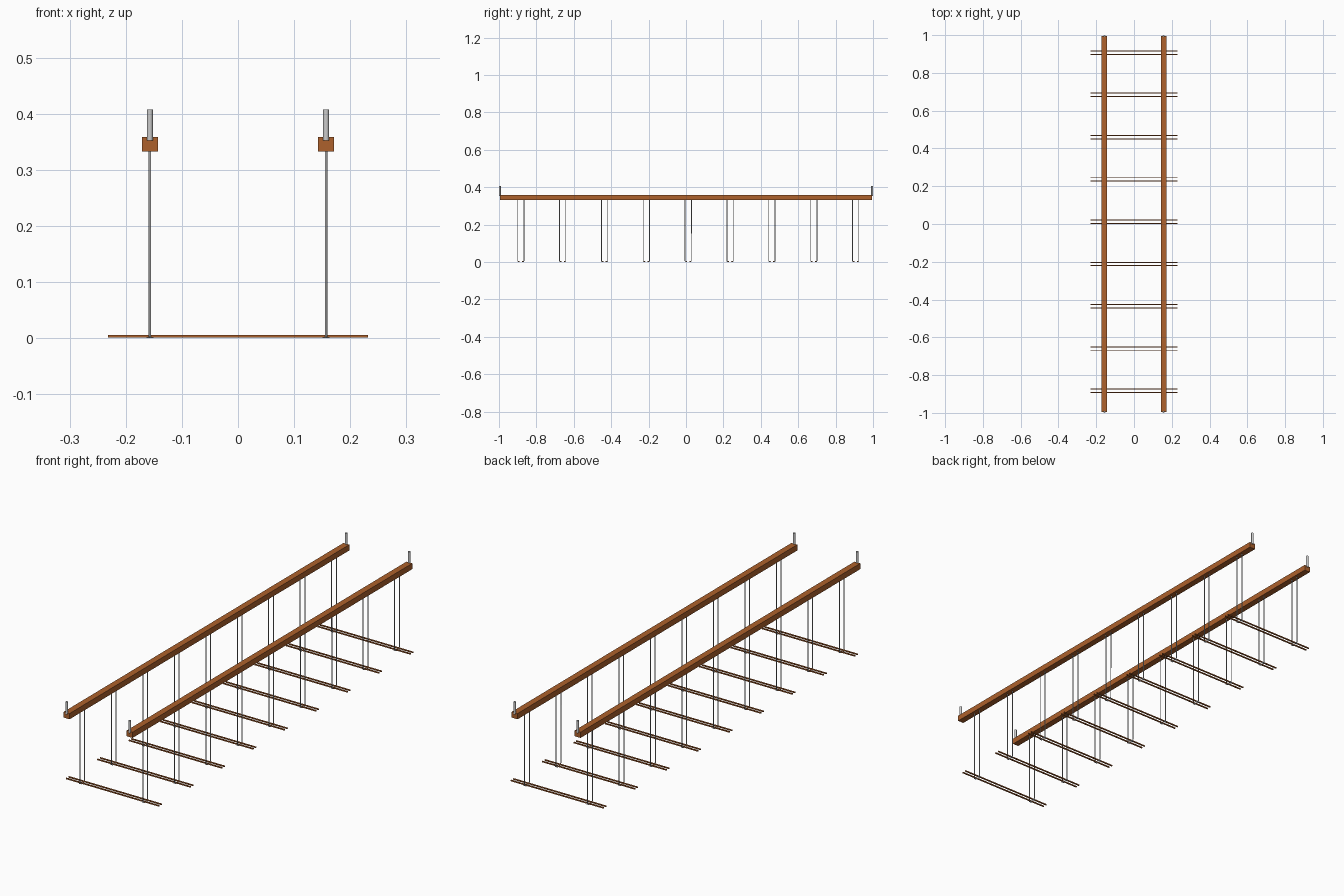
import bpy

if "Cube" in bpy.data.objects:
    bpy.data.objects.remove(bpy.data.objects["Cube"])

BEAM_X = 0.157
FRAME_Y0 = 0.012      # the row of hangers sits slightly off centre
SPACING = 0.2238


def material(name, color):
    m = bpy.data.materials.new(name)
    m.diffuse_color = color
    m.use_nodes = True
    m.node_tree.nodes["Principled BSDF"].inputs["Base Color"].default_value = m.diffuse_color
    return m


wood = material("wood", (0.42, 0.12, 0.025, 1))


def box(name, center, size, mat=None):
    bpy.ops.mesh.primitive_cube_add(size=1, location=center)
    o = bpy.context.object
    o.name = name
    o.scale = size
    bpy.ops.object.transform_apply(location=False, rotation=False, scale=True)
    if mat:
        o.data.materials.append(mat)
    return o


def rod(name, points, radius):
    c = bpy.data.curves.new(name, 'CURVE')
    c.dimensions = '3D'
    c.bevel_depth = radius
    c.bevel_resolution = 2
    c.use_fill_caps = True
    s = c.splines.new('POLY')
    s.points.add(len(points) - 1)
    for p, co in zip(s.points, points):
        p.co = (*co, 1)
    o = bpy.data.objects.new(name, c)
    bpy.context.collection.objects.link(o)
    return o


for sx in (-1, 1):
    x = sx * BEAM_X
    # Long top beams
    box("beam", (x, 0, 0.3455), (0.029, 1.99, 0.026), wood)
    # Upright pins at the beam ends
    for sy in (-1, 1):
        bpy.ops.mesh.primitive_cylinder_add(
            vertices=16, radius=0.0053, depth=0.056,
            location=(x, sy * 0.9947, 0.380))
        bpy.context.object.name = "end_pin"
        bpy.ops.object.shade_smooth_by_angle()

for i in range(-4, 5):
    yc = FRAME_Y0 + i * SPACING
    for sy in (-1, 1):
        # Paired cross slats
        box("slat", (0, yc + sy * 0.009, 0.0036),
            (0.463, 0.005, 0.005), wood)
        for sx in (-1, 1):
            x = sx * BEAM_X
            # Hanger rod, bent inward at the bottom to hold the slat
            rod("hanger_rod", [(x, yc + sy * 0.0167, 0.336),
                               (x, yc + sy * 0.0167, 0.006),
                               (x, yc + sy * 0.0145, 0.003),
                               (x, yc + sy * 0.009, 0.0024)], 0.0021)
            # Small clip under the slat
            box("slat_clip", (x, yc + sy * 0.0105, 0.001),
                (0.012, 0.009, 0.002))
